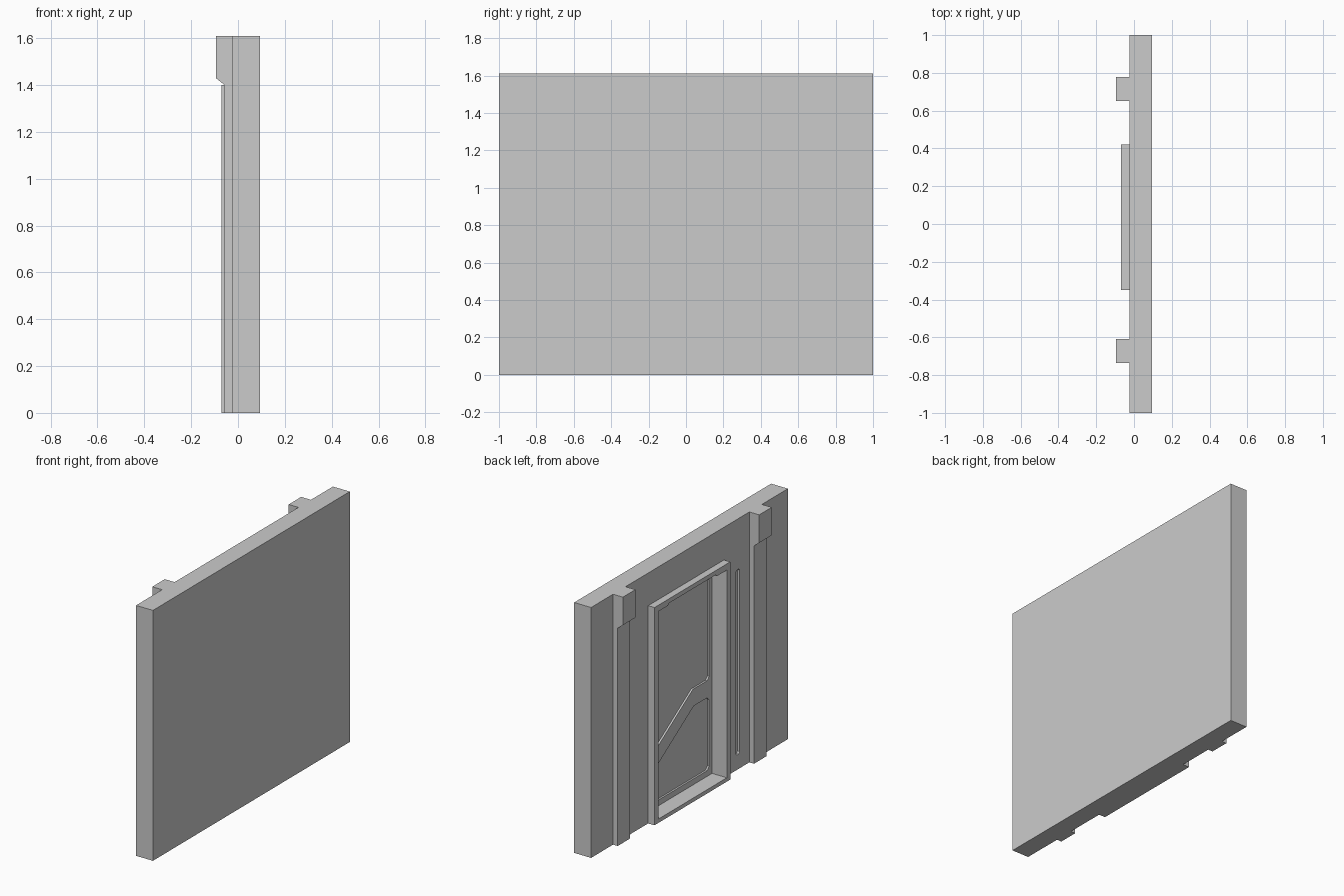
import bpy, bmesh

if "Cube" in bpy.data.objects:
    bpy.data.objects.remove(bpy.data.objects["Cube"])


def prism(name, pts, axis, lo, hi):
    """Extrude a 2D outline along x (outline in y,z) or y (outline in x,z)."""
    def place(p, t):
        return (t, p[0], p[1]) if axis == 'x' else (p[0], t, p[1])
    bm = bmesh.new()
    a = [bm.verts.new(place(p, lo)) for p in pts]
    b = [bm.verts.new(place(p, hi)) for p in pts]
    bm.faces.new(a)
    bm.faces.new(b[::-1])
    for i in range(len(pts)):
        j = (i + 1) % len(pts)
        bm.faces.new((a[i], b[i], b[j], a[j]))
    bmesh.ops.recalc_face_normals(bm, faces=bm.faces)
    me = bpy.data.meshes.new(name)
    bm.to_mesh(me)
    bm.free()
    ob = bpy.data.objects.new(name, me)
    bpy.context.collection.objects.link(ob)
    return ob


def rect(y0, y1, z0, z1):
    return [(y0, z0), (y1, z0), (y1, z1), (y0, z1)]


def chamfered(y0, y1, z0, z1, c):
    return [(y0 + c, z0), (y1 - c, z0), (y1, z0 + c), (y1, z1 - c),
            (y1 - c, z1), (y0 + c, z1), (y0, z1 - c), (y0, z0 + c)]


def cut(target, *cutters):
    for c in cutters:
        c.hide_render = True
        c.hide_set(True)
        c.display_type = 'WIRE'
        m = target.modifiers.new(c.name, 'BOOLEAN')
        m.operation = 'DIFFERENCE'
        m.solver = 'EXACT'
        m.object = c


FACE = -0.025           # wall surface on the detailed side
DOOR, BACK = 0.035, 0.047  # door front and the bottom of its panels
H = 1.61
Y0, Y1, Z0, Z1 = -0.315, 0.38, 0.025, 1.36  # doorway opening

# Wall slab with the doorway recess and a slim vertical groove
wall = prism("wall", rect(-1, 1, 0, H), 'x', FACE, 0.095)
opening = prism("doorway_cutter", rect(Y0, Y1, Z0, Z1), 'x', -0.2, BACK)
groove = prism("groove_cutter", chamfered(-0.51, -0.47, 0.095, 1.285, 0.012),
               'x', -0.2, FACE + 0.015)
cut(wall, opening, groove)

# Raised door frame, with a shallow notch under the lintel
frame = prism("door_frame", rect(-0.35, 0.42, 0, 1.40), 'x', -0.07, FACE)
frame_hole = prism("frame_cutter", [
    (Y0, Z0), (Y1, Z0), (Y1, Z1), (0.285, Z1), (0.27, Z1 + 0.012),
    (-0.20, Z1 + 0.012), (-0.215, Z1), (Y0, Z1)], 'x', -0.2, 0.2)
cut(frame, frame_hole)

# Door leaf: two sunken panels split by a slanted rail
door = prism("door", rect(Y0, Y1, Z0, Z1), 'x', DOOR, BACK)
L, R, c = -0.285, 0.35, 0.02
upper = prism("upper_panel_cutter", [
    (L + c, 0.64), (-0.12, 0.64), (R, 0.335), (R, 1.30 - c), (R - c, 1.30),
    (L + c, 1.30), (L, 1.30 - c), (L, 0.64 + c)], 'x', -0.2, 0.2)
lower = prism("lower_panel_cutter", [
    (L + c, 0.062), (R - c, 0.062), (R, 0.062 + c), (R, 0.22),
    (-0.13, 0.53), (L + c, 0.53), (L, 0.53 - c), (L, 0.062 + c)], 'x', -0.2, 0.2)
cut(door, upper, lower)

# Pilasters with a deeper head block, chamfered underneath
profile = [(FACE, 0), (-0.058, 0), (-0.058, 1.40), (-0.095, 1.43),
           (-0.095, H), (FACE, H)]
for side, y in (("left", 0.65), ("right", -0.735)):
    prism("pilaster_" + side, profile, 'y', y, y + 0.127)
